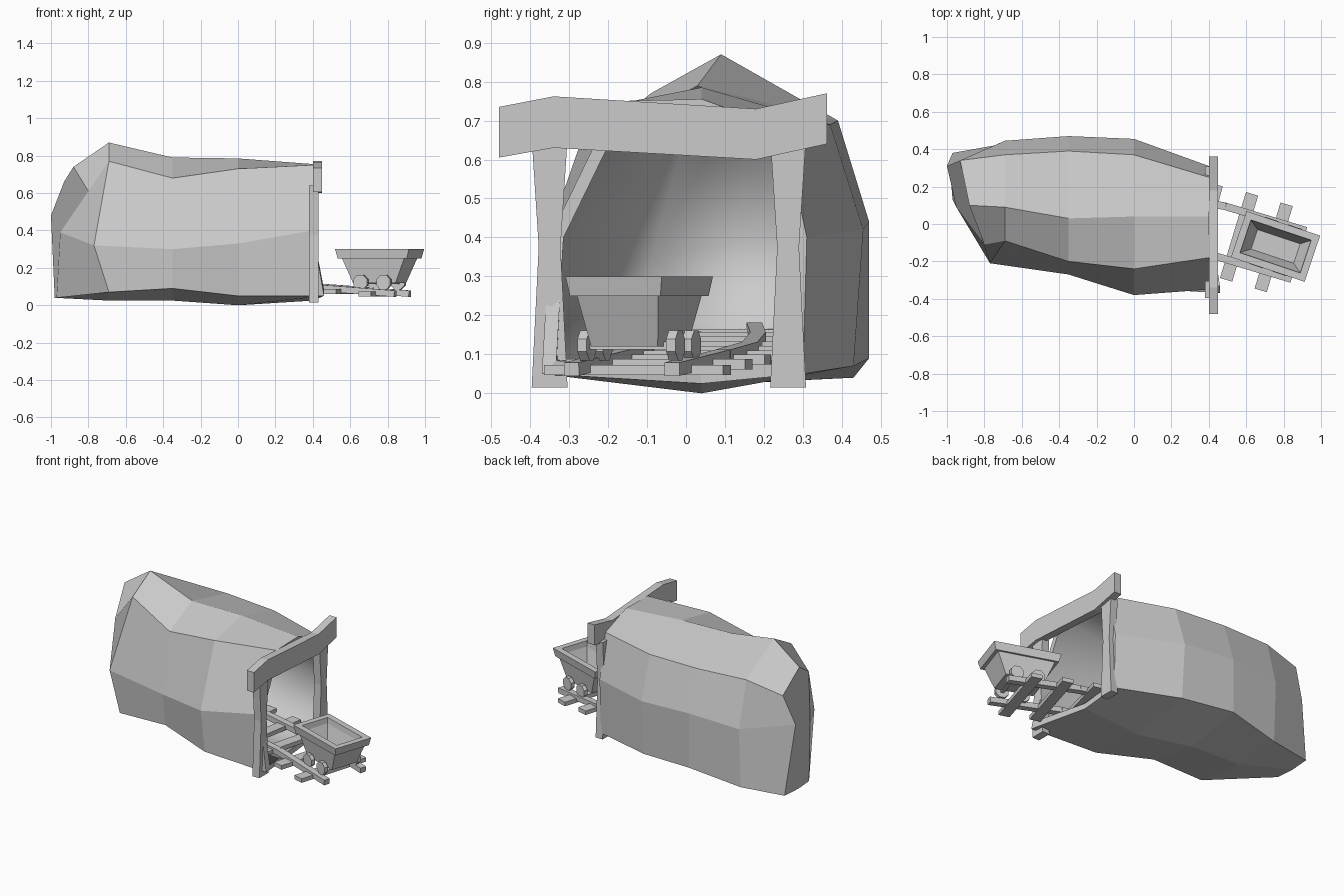
import bpy, bmesh, math
from mathutils import Vector, Matrix

if "Cube" in bpy.data.objects:
    bpy.data.objects.remove(bpy.data.objects["Cube"])

def finish(bm, name, mat=None):
    bmesh.ops.recalc_face_normals(bm, faces=bm.faces)
    me = bpy.data.meshes.new(name)
    bm.to_mesh(me)
    bm.free()
    ob = bpy.data.objects.new(name, me)
    bpy.context.collection.objects.link(ob)
    if mat:
        ob.matrix_world = mat
    return ob

def loft(name, rings, smooth=range(0), mat=None):
    """Skin closed rings of equal length and cap both ends."""
    bm = bmesh.new()
    vs = [[bm.verts.new(p) for p in r] for r in rings]
    n = len(vs[0])
    for k in range(len(vs) - 1):
        for i in range(n):
            j = (i + 1) % n
            f = bm.faces.new((vs[k][i], vs[k][j], vs[k + 1][j], vs[k + 1][i]))
            f.smooth = k in smooth
    bm.faces.new(vs[0][::-1]).smooth = 0 in smooth
    bm.faces.new(vs[-1])
    return finish(bm, name, mat)

def rect(l, w, z):
    return [(sx * l / 2, sy * w / 2, z) for sx, sy in ((-1, -1), (1, -1), (1, 1), (-1, 1))]

def plank(name, a, b, w, h):
    """Box with its axis running from a to b."""
    a, b = Vector(a), Vector(b)
    d = (b - a).normalized()
    s = Vector((0, 0, 1)).cross(d).normalized() * w / 2
    u = d.cross(s).normalized() * h / 2
    return loft(name, [[p - s - u, p + s - u, p + s + u, p - s + u] for p in (a, b)])

# rock shell: rings of (y, z), from mouth to back
sections = [
    (.40, [(.04, .755), (-.18, .75), (-.35, .40), (-.37, .05), (.04, .025), (.30, .05), (.31, .40), (.25, .68)]),
    (.00, [(.04, .785), (-.24, .73), (-.38, .33), (-.34, .05), (.04, 0), (.43, .07), (.455, .42), (.37, .69)]),
    (-.35, [(.03, .79), (-.20, .68), (-.27, .30), (-.24, .09), (.10, .025), (.47, .09), (.47, .44), (.39, .70)]),
    (-.69, [(.09, .87), (-.09, .77), (-.21, .32), (-.22, .07), (.12, .025), (.43, .04), (.445, .42), (.37, .71)]),
]
outer = [[Vector((x, y, z)) for y, z in s] for x, s in sections]
outer[0][3].x = .46
outer[3][2].x = -.77
back = [Vector(p) for p in ((-.88, .10, .74), (-.80, -.11, .61), (-.95, .09, .39), (-.97, .13, .04),
                            (-.98, .25, .04), (-.97, .38, .04), (-1, .31, .48), (-.93, .34, .66))]
inner = []
for r, k in zip(outer, (.90, .84, .82, .62)):
    c = sum(r, Vector()) / len(r)
    inner.append([Vector((p.x if k != .62 else -.62, c.y + (p.y - c.y) * k, c.z + (p.z - c.z) * k)) for p in r])
loft("rock_tunnel", inner[::-1] + outer + [back], smooth=range(3))

# timber posts, waisted in the middle
for name, y in (("front_post", -.35), ("rear_post", .262)):
    loft(name, [[(.405 + px * .025, y + py * w, z) for px, py in ((-1, -1), (1, -1), (1, 1), (-1, 1))]
                for w, z in ((.046, .015), (.028, .375), (.045, .64))])

# sagging lintel beam
lintel = [(-.48, .605, .735), (-.34, .63, .762), (.18, .60, .73), (.362, .64, .77)]
loft("lintel", [[(.40, y, a), (.45, y, a), (.45, y, b), (.40, y, b)] for y, a, b in lintel])

# track: rails and sleepers follow a centre path
path = [Vector(p) for p in ((.88, -.165, .062), (.45, -.035, .095), (.1, .03, .115),
                            (-.25, .05, .14), (-.60, .04, .165))]
sides = []
for i, p in enumerate(path):
    d = path[min(i + 1, len(path) - 1)] - path[max(i - 1, 0)]
    if i < 2:
        d = path[1] - path[0]
    sides.append(Vector((d.y, -d.x, 0)).normalized())
for s in (-1, 1):
    for i in range(len(path) - 1):
        plank("rail", path[i] + sides[i] * s * .135, path[i + 1] + sides[i + 1] * s * .135, .04, .034)

def sleeper(i, t):
    p = path[i].lerp(path[i + 1], t)
    q = sides[i].lerp(sides[i + 1], t).normalized() * .24
    p = p - Vector((0, 0, .012))
    plank("sleeper", p - q, p + q, .068, .026)

for i, t in ((0, .31), (0, .74), (1, .2), (1, .7), (2, .2), (2, .7), (3, .2), (3, .65), (3, .95)):
    sleeper(i, t)

# mine cart: hopper with overhanging rim and hollow inside
cart = Matrix.Translation((.757, -.12, 0)) @ Matrix.Rotation(math.radians(-18.5), 4, 'Z')
loft("cart_hopper", [rect(*r) for r in ((.24, .18, .12), (.35, .22, .25), (.39, .245, .25), (.415, .26, .30),
                                        (.34, .185, .30), (.33, .175, .265), (.24, .11, .17))], mat=cart)

# octagonal wheels and axles
for x in (-.065, .065):
    for y in (-.12, .12):
        bm = bmesh.new()
        bmesh.ops.create_cone(bm, cap_ends=True, segments=8, radius1=.042, radius2=.042, depth=.025,
                              matrix=Matrix.Translation((x, y, .123)) @ Matrix.Rotation(math.pi / 2, 4, 'X')
                              @ Matrix.Rotation(math.pi / 8, 4, 'Z'))
        finish(bm, "wheel", cart)
    plank("axle", (x, -.12, .123), (x, .12, .123), .02, .02).matrix_world = cart
